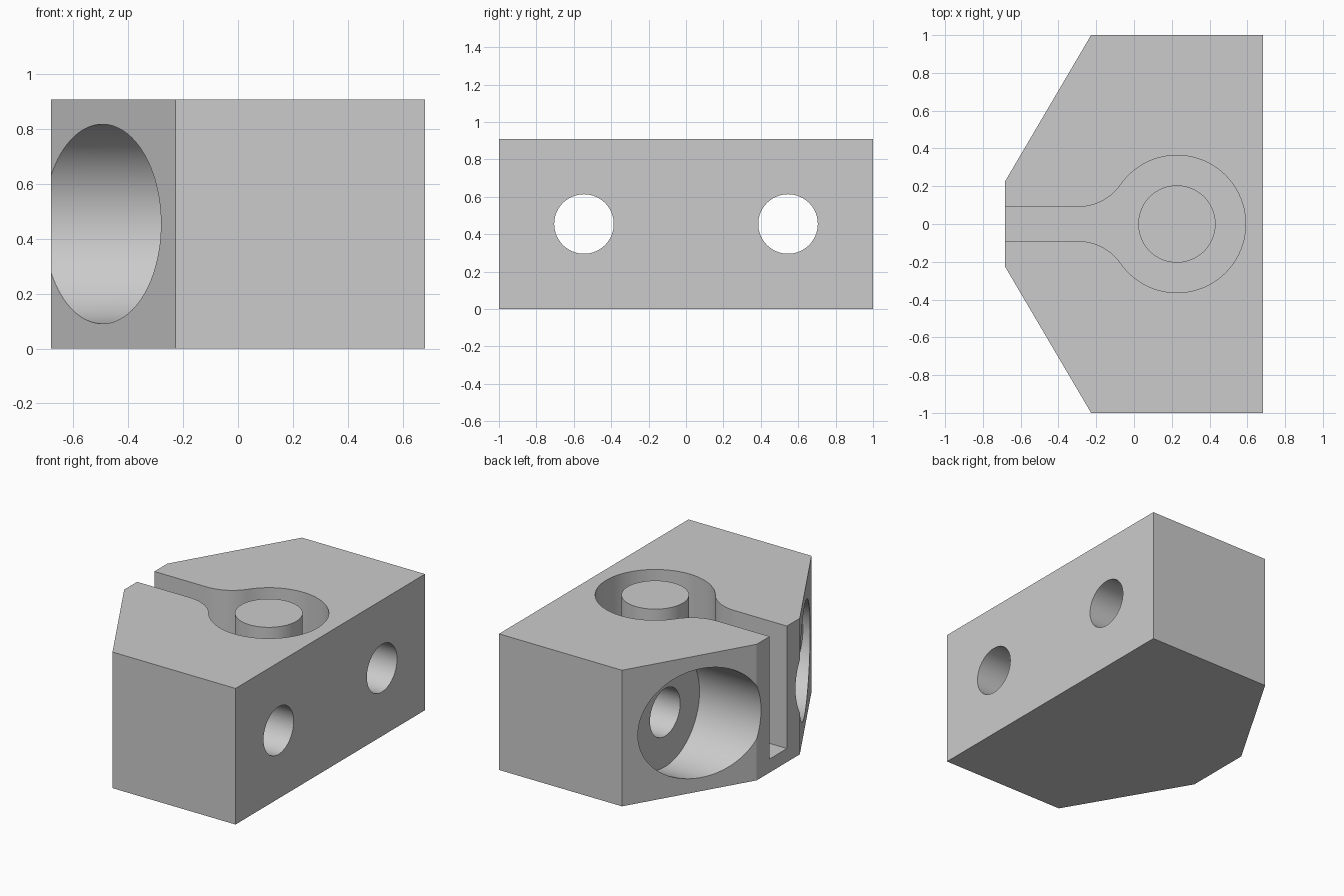
import bpy, bmesh
from math import pi, sin, cos, sqrt, atan2
from mathutils import Matrix, Vector

if "Cube" in bpy.data.objects:
    bpy.data.objects.remove(bpy.data.objects["Cube"])

U = 1 / 22                      # one design unit
HEIGHT, FLOOR = 20 * U, 2 * U   # block height, pocket floor
POST_X = 5 * U

grey = bpy.data.materials.new("plain grey")
grey.use_nodes = True
colour = (0.6, 0.6, 0.6, 1)
grey.diffuse_color = colour
grey.node_tree.nodes["Principled BSDF"].inputs["Base Color"].default_value = colour


def finish(name, bm):
    bmesh.ops.recalc_face_normals(bm, faces=bm.faces)
    mesh = bpy.data.meshes.new(name)
    bm.to_mesh(mesh)
    bm.free()
    mesh.materials.append(grey)
    obj = bpy.data.objects.new(name, mesh)
    bpy.context.collection.objects.link(obj)
    return obj


def prism(name, outline, z0, z1):
    bm = bmesh.new()
    face = bm.faces.new([bm.verts.new((x, y, z0)) for x, y in outline])
    new = bmesh.ops.extrude_face_region(bm, geom=[face])["geom"]
    verts = [v for v in new if isinstance(v, bmesh.types.BMVert)]
    bmesh.ops.translate(bm, verts=verts, vec=(0, 0, z1 - z0))
    return finish(name, bm)


def cylinder(name, radius, start, end):
    start, end = Vector(start), Vector(end)
    axis = end - start
    turn = axis.to_track_quat("Z", "Y").to_matrix().to_4x4()
    bm = bmesh.new()
    bmesh.ops.create_cone(bm, cap_ends=True, segments=96, radius1=radius, radius2=radius,
                          depth=axis.length, matrix=Matrix.Translation((start + end) / 2) @ turn)
    return finish(name, bm)


def combine(target, tool, operation):
    tool.hide_render = True
    mod = target.modifiers.new(tool.name, "BOOLEAN")
    mod.operation, mod.object, mod.solver = operation, tool, "EXACT"
    bpy.context.view_layer.objects.active = target
    bpy.ops.object.modifier_apply(modifier=mod.name)
    bpy.data.objects.remove(tool)


def arc(cx, cy, r, a0, a1, n):
    return [(cx + r * cos(a0 + (a1 - a0) * i / n), cy + r * sin(a0 + (a1 - a0) * i / n))
            for i in range(n + 1)]


# Block with two chamfered corners
half = [(15 * U, 22 * U), (-5 * U, 22 * U), (-15 * U, 5 * U)]
block = prism("clamp_block", half + [(x, -y) for x, y in reversed(half)], 0, HEIGHT)

# Keyhole pocket: round recess blended into a straight slot
ring, fillet, slot = 8 * U, 6 * U, 2 * U
dx = sqrt((ring + fillet) ** 2 - (slot + fillet) ** 2)
angle = atan2(slot + fillet, -dx)
upper = arc(POST_X, 0, ring, 0, angle, 40)
upper += arc(POST_X - dx, slot + fillet, fillet, angle - pi, -pi / 2, 14)[1:]
upper.append((-1, slot))
lower = [(x, -y) for x, y in reversed(upper[1:])]
combine(block, prism("keyhole_cutter", upper + lower, FLOOR, 1.2), "DIFFERENCE")

# Counterbored screw holes on both sides
for side in (-1, 1):
    y, z = side * 12 * U, HEIGHT / 2
    combine(block, cylinder("bore_cutter", 8 * U, (-1, y, z), (-5 * U, y, z)), "DIFFERENCE")
    combine(block, cylinder("hole_cutter", 3.5 * U, (-0.5, y, z), (1, y, z)), "DIFFERENCE")

# Central post, flush with the top
combine(block, cylinder("post", 4.5 * U, (POST_X, 0, FLOOR / 2), (POST_X, 0, HEIGHT)), "UNION")

bpy.ops.object.select_all(action="DESELECT")
block.select_set(True)
bpy.context.view_layer.objects.active = block
bpy.ops.object.shade_smooth_by_angle(angle=pi / 6)
